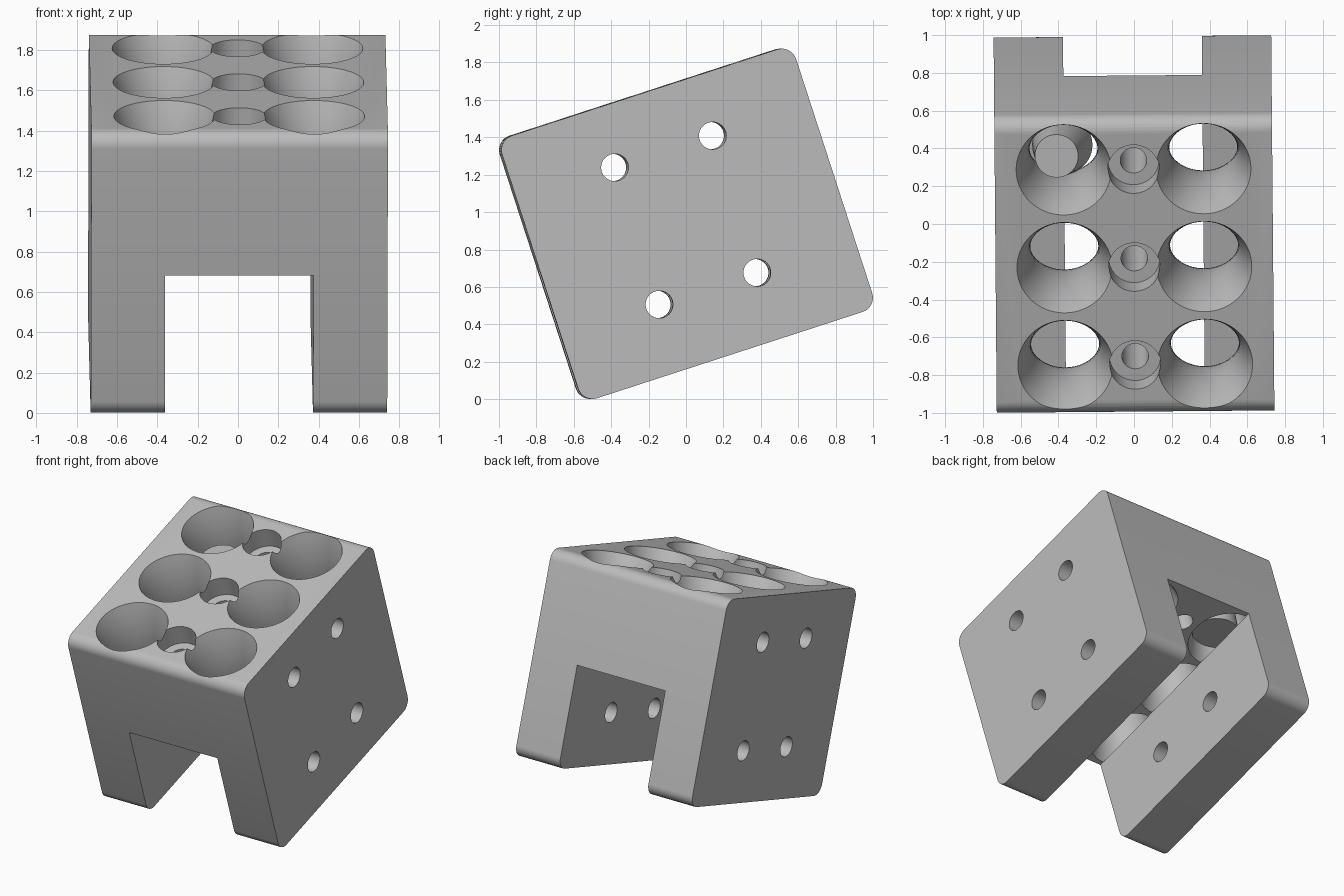
import bpy, bmesh, math
from mathutils import Vector, Matrix

old = bpy.data.objects.get("Cube")
if old:
    bpy.data.objects.remove(old, do_unlink=True)

WIDTH, DEPTH, HEIGHT = 1.47, 1.653, 1.476
TOP = HEIGHT / 2
ROWS = (-0.545, 0.0, 0.545)

grey = bpy.data.materials.new("plain grey")
grey.use_nodes = True
grey.diffuse_color = (0.5, 0.5, 0.5, 1)
grey.node_tree.nodes["Principled BSDF"].inputs["Base Color"].default_value = (0.5, 0.5, 0.5, 1)


def add_object(name, bm):
    bmesh.ops.recalc_face_normals(bm, faces=bm.faces)
    mesh = bpy.data.meshes.new(name)
    bm.to_mesh(mesh)
    bm.free()
    mesh.materials.append(grey)
    obj = bpy.data.objects.new(name, mesh)
    bpy.context.collection.objects.link(obj)
    return obj


def box(name, size, center, edge_radius=0):
    bm = bmesh.new()
    bmesh.ops.create_cube(bm, size=1)
    bmesh.ops.scale(bm, vec=size, verts=bm.verts)
    bmesh.ops.translate(bm, vec=center, verts=bm.verts)
    if edge_radius:
        edges = [e for e in bm.edges if abs(e.verts[0].co.x - e.verts[1].co.x) > 0.1]
        bmesh.ops.bevel(bm, geom=edges, offset=edge_radius, segments=8,
                        profile=0.5, affect='EDGES')
    return add_object(name, bm)


def cylinder(name, start, end, r1, r2, sides=48):
    start, end = Vector(start), Vector(end)
    axis = end - start
    turn = axis.to_track_quat('Z', 'Y').to_matrix().to_4x4()
    bm = bmesh.new()
    bmesh.ops.create_cone(bm, cap_ends=True, segments=sides, radius1=r1, radius2=r2,
                          depth=axis.length,
                          matrix=Matrix.Translation((start + end) / 2) @ turn)
    return add_object(name, bm)


def hourglass(name, x, y, throat=0.18, flare=0.072, steps=16, sides=64):
    """Flared hole: narrow at mid thickness, wide at both mouths."""
    bm = bmesh.new()
    rings = []
    for i in range(steps + 1):
        t = 2 * i / steps - 1
        z = TOP / 2 + t * (TOP / 2 + 0.001)
        r = throat + flare * t * t
        angles = [2 * math.pi * k / sides for k in range(sides)]
        rings.append([bm.verts.new((x + r * math.cos(a), y + r * math.sin(a), z))
                      for a in angles])
    for low, high in zip(rings, rings[1:]):
        for k in range(sides):
            n = (k + 1) % sides
            bm.faces.new((low[k], low[n], high[n], high[k]))
    bm.faces.new(rings[0][::-1])
    bm.faces.new(rings[-1])
    return add_object(name, bm)


# Block with rounded long edges
block = box("holder_block", (WIDTH, DEPTH, HEIGHT), (0, 0, 0), 0.08)

# Slot between the legs
cutters = [box("slot_cutter", (WIDTH / 2, 3, 2), (0, 0, -1))]

# Flared holes and counterbored screw holes on the top
for y in ROWS:
    for x in (-0.37, 0.37):
        cutters.append(hourglass("flared_hole_cutter", x, y))
    cutters.append(cylinder("counterbore_cutter", (0, y, TOP - 0.15), (0, y, TOP + 0.1), 0.135, 0.135))
    cutters.append(cylinder("screw_hole_cutter", (0, y, -0.1), (0, y, TOP), 0.07, 0.07))

# Cross holes through both sides
for y in (-0.275, 0.275):
    for z in (-0.364, 0.406):
        cutters.append(cylinder("cross_hole_cutter", (-1, y, z), (1, y, z), 0.073, 0.073))

bpy.context.view_layer.objects.active = block
for cutter in cutters:
    cutter.hide_render = True
    mod = block.modifiers.new("cut", 'BOOLEAN')
    mod.operation = 'DIFFERENCE'
    mod.solver = 'EXACT'
    mod.object = cutter
    bpy.ops.object.modifier_apply(modifier=mod.name)
for cutter in cutters:
    bpy.data.objects.remove(cutter, do_unlink=True)

# Tilt the whole block
block.rotation_euler = (math.radians(18), 0, 0.0085)
block.location = (0, 0, 0.9375)

# Tapered plug inside the rear hole
plug = cylinder("tapered_plug", (-0.38, 0.42, 1.2), (-0.41, 0.36, 1.59), 0.16, 0.115)

bpy.ops.object.select_all(action='DESELECT')
for obj in (block, plug):
    obj.select_set(True)
bpy.context.view_layer.objects.active = block
bpy.ops.object.shade_smooth_by_angle(angle=math.radians(30))
